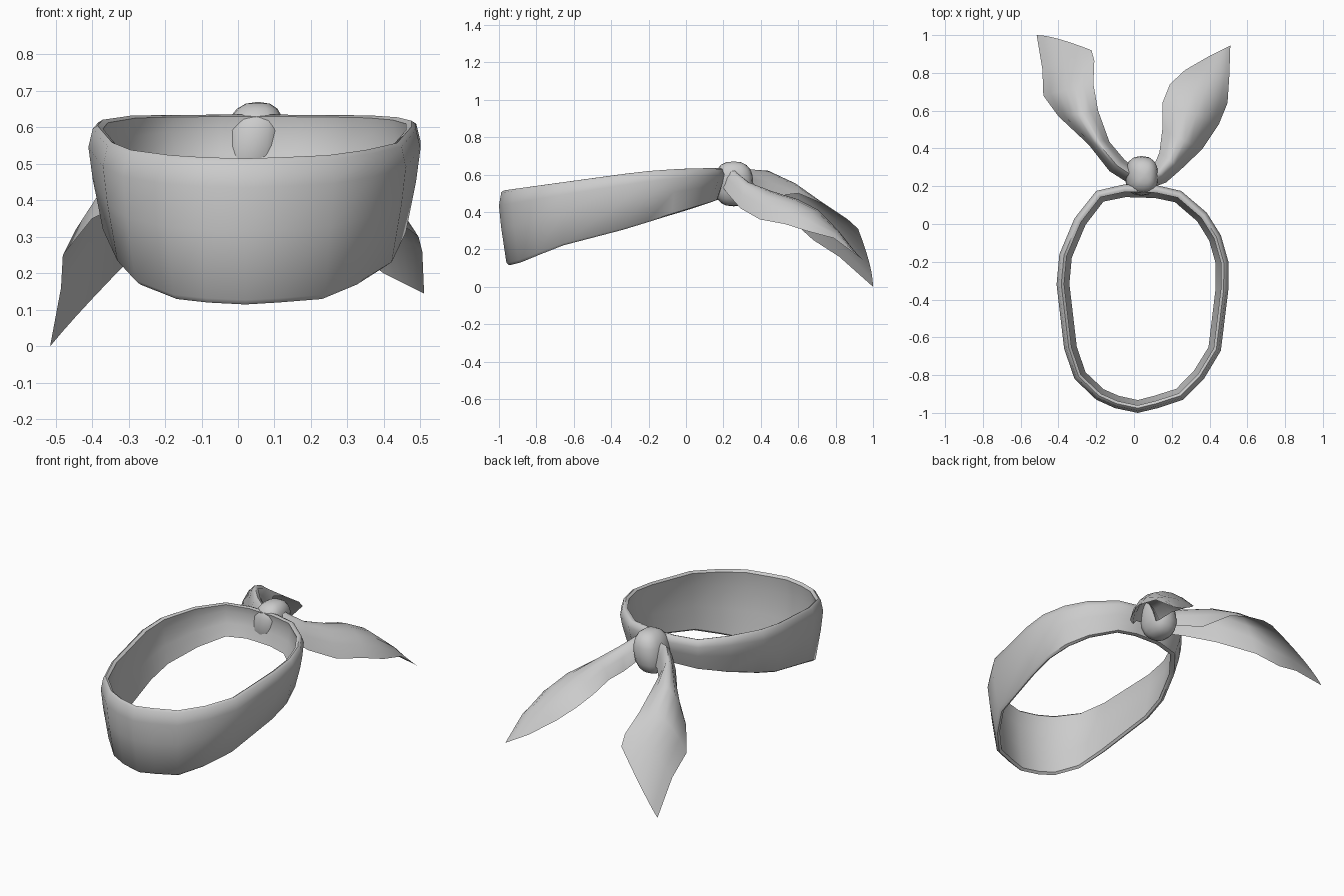
import bpy, bmesh, math
from mathutils import Vector

if "Cube" in bpy.data.objects:
    bpy.data.objects.remove(bpy.data.objects["Cube"])


def make_object(name, verts, faces, upward=False, angle=50):
    bm = bmesh.new()
    vs = [bm.verts.new(v) for v in verts]
    for f in faces:
        bm.faces.new([vs[i] for i in f])
    bmesh.ops.recalc_face_normals(bm, faces=bm.faces[:])
    bm.normal_update()
    if upward and sum(f.normal.z * f.calc_area() for f in bm.faces) < 0:
        bmesh.ops.reverse_faces(bm, faces=bm.faces[:])
    me = bpy.data.meshes.new(name)
    bm.to_mesh(me)
    bm.free()
    ob = bpy.data.objects.new(name, me)
    bpy.context.collection.objects.link(ob)
    bpy.ops.object.select_all(action='DESELECT')
    ob.select_set(True)
    bpy.context.view_layer.objects.active = ob
    bpy.ops.object.shade_smooth_by_angle(angle=math.radians(angle))
    return ob


def interp(x, table):
    for (x0, y0), (x1, y1) in zip(table, table[1:]):
        if x <= x1:
            return y0 + (y1 - y0) * max(0, (x - x0) / (x1 - x0))
    return table[-1][1]


# Head band: plan outline swept with a thin leaning profile
plan = [(0.02, -1.0), (0.125, -0.975), (0.26, -0.93), (0.37, -0.82), (0.46, -0.67),
        (0.50, -0.345), (0.50, -0.2), (0.46, -0.06), (0.385, 0.06), (0.25, 0.175),
        (0.12, 0.205), (-0.05, 0.21), (-0.2, 0.175), (-0.315, 0.03), (-0.395, -0.16),
        (-0.41, -0.32), (-0.37, -0.66), (-0.315, -0.82), (-0.2, -0.93), (-0.1, -0.975)]
top_z = [(-1.0, 0.515), (-0.5, 0.58), (-0.25, 0.615), (0.0, 0.632), (0.21, 0.635)]
low_z = [(-1.0, 0.115), (-0.93, 0.13), (-0.82, 0.17), (-0.66, 0.225), (-0.34, 0.305),
         (0.0, 0.40), (0.21, 0.46)]
# profile: (inward offset, height fraction)
profile = [(0.055, 0.0), (0.04, 0.03), (0.012, 0.5), (0.0, 0.8), (0.012, 0.97),
           (0.025, 1.0), (0.04, 0.97), (0.032, 0.75), (0.045, 0.4), (0.068, 0.03)]
n, m = len(plan), len(profile)
verts, faces = [], []
for i, (x, y) in enumerate(plan):
    a, b = Vector(plan[i - 1]), Vector(plan[(i + 1) % n])
    t = (b - a).normalized()
    inward = Vector((-t.y, t.x))
    z0, z1 = interp(y, low_z), interp(y, top_z)
    for off, h in profile:
        verts.append((x + inward.x * off, y + inward.y * off, z0 + (z1 - z0) * h))
for i in range(n):
    for j in range(m):
        i2, j2 = (i + 1) % n, (j + 1) % m
        faces.append((i * m + j, i2 * m + j, i2 * m + j2, i * m + j2))
make_object("head_band", verts, faces)


# Tails: arched cloth sheets lofted through (edge, ridge, edge) sections
def tail(name, sections, k=6):
    verts, faces = [], []
    for sec in sections:
        a, r, b = (Vector(p) for p in sec)
        c = 2 * r - (a + b) / 2
        for j in range(k + 1):
            t = j / k
            verts.append(a * (1 - t) ** 2 + c * 2 * t * (1 - t) + b * t * t)
    w = k + 1
    for i in range(len(sections) - 1):
        for j in range(k):
            p = i * w + j
            faces.append((p, p + 1, p + w + 1, p + w))
    return make_object(name, verts, faces, upward=True, angle=70)


tail("left_tail", [
    ((-0.02, 0.21, 0.50), (0.0, 0.25, 0.61), (0.0, 0.30, 0.50)),
    ((-0.13, 0.28, 0.49), (-0.09, 0.31, 0.63), (-0.05, 0.34, 0.50)),
    ((-0.24, 0.42, 0.43), (-0.20, 0.44, 0.62), (-0.13, 0.435, 0.48)),
    ((-0.40, 0.57, 0.35), (-0.30, 0.58, 0.54), (-0.19, 0.60, 0.50)),
    ((-0.48, 0.68, 0.25), (-0.36, 0.71, 0.42), (-0.215, 0.74, 0.44)),
    ((-0.485, 0.82, 0.16), (-0.37, 0.85, 0.29), (-0.21, 0.865, 0.36)),
    ((-0.515, 1.0, 0.0), (-0.40, 0.98, 0.13), (-0.225, 0.92, 0.31))])
tail("right_tail", [
    ((0.09, 0.19, 0.54), (0.08, 0.24, 0.65), (0.07, 0.30, 0.52)),
    ((0.17, 0.22, 0.50), (0.14, 0.27, 0.61), (0.11, 0.32, 0.48)),
    ((0.25, 0.29, 0.42), (0.20, 0.33, 0.56), (0.135, 0.38, 0.45)),
    ((0.36, 0.395, 0.36), (0.27, 0.44, 0.51), (0.15, 0.50, 0.44)),
    ((0.45, 0.53, 0.335), (0.33, 0.58, 0.465), (0.15, 0.64, 0.41)),
    ((0.495, 0.64, 0.30), (0.37, 0.69, 0.41), (0.19, 0.74, 0.36)),
    ((0.505, 0.79, 0.26), (0.42, 0.81, 0.30), (0.27, 0.815, 0.29)),
    ((0.51, 0.945, 0.145), (0.46, 0.92, 0.17), (0.40, 0.89, 0.20))])

# Knot: rounded block wrapped round the join
bpy.ops.mesh.primitive_uv_sphere_add(segments=16, ring_count=10, radius=1)
knot = bpy.context.object
knot.name = "knot"
for v in knot.data.vertices:
    v.co = Vector([math.copysign(abs(c) ** 0.8, c) for c in v.co])
    v.co = Vector((0.04 + v.co.x * 0.085 + 0.015 * v.co.z,
                   0.255 + v.co.y * 0.105,
                   0.55 + v.co.z * 0.12))
bpy.ops.object.shade_smooth_by_angle(angle=math.radians(50))
